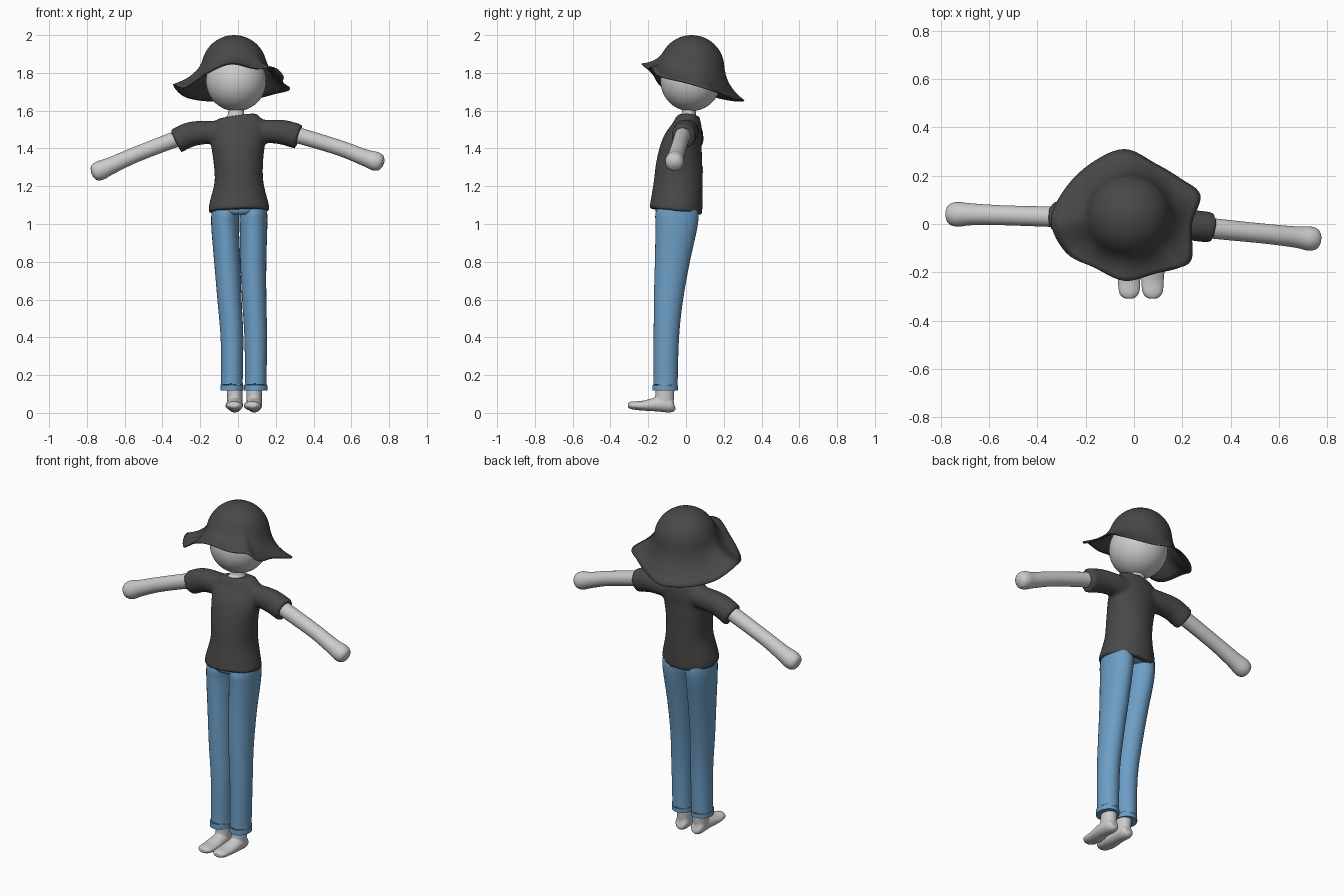
import bpy, bmesh, math
from mathutils import Vector

cube = bpy.data.objects.get("Cube")
if cube:
    bpy.data.objects.remove(cube)


def material(name, rgb):
    m = bpy.data.materials.new(name)
    m.use_nodes = True
    m.diffuse_color = (*rgb, 1)
    bsdf = next(n for n in m.node_tree.nodes if n.type == 'BSDF_PRINCIPLED')
    bsdf.inputs["Base Color"].default_value = (*rgb, 1)
    return m


SKIN = material("light grey skin", (0.6, 0.6, 0.6))
DARK = material("charcoal cloth", (0.065, 0.065, 0.065))
DENIM = material("blue denim", (0.15, 0.34, 0.56))


def spline(rows, steps, cyclic=False):
    """Catmull-Rom interpolation of rows of numbers."""
    n, out = len(rows), []
    for i in range(n if cyclic else n - 1):
        ids = [(i + k) % n if cyclic else min(max(i + k, 0), n - 1) for k in (-1, 0, 1, 2)]
        p = [rows[k] for k in ids]
        for s in range(steps):
            t = s / steps
            out.append([0.5 * (2 * b + (c - a) * t + (2 * a - 5 * b + 4 * c - d) * t * t
                               + (3 * b - a - 3 * c + d) * t ** 3) for a, b, c, d in zip(*p)])
    if not cyclic:
        out.append(list(rows[-1]))
    return out


def add_loft(bm, rows, ref=(0, 1, 0), sides=32, steps=5):
    """Tube through rows of x, y, z, width radius, depth radius."""
    rows = spline(rows, steps)
    pts = [Vector(r[:3]) for r in rows]
    rings = []
    for i, r in enumerate(rows):
        t = (pts[min(i + 1, len(pts) - 1)] - pts[max(i - 1, 0)]).normalized()
        u = Vector(ref).cross(t).normalized()
        v = t.cross(u)
        rings.append([bm.verts.new(pts[i] + u * r[3] * math.cos(a) + v * r[4] * math.sin(a))
                      for a in (math.tau * k / sides for k in range(sides))])
    for a, b in zip(rings, rings[1:]):
        for k in range(sides):
            j = (k + 1) % sides
            bm.faces.new((a[k], a[j], b[j], b[k]))
    bm.faces.new(rings[0][::-1])
    bm.faces.new(rings[-1])


def finish(name, bm, mat, blend=0, passes=6):
    bmesh.ops.recalc_face_normals(bm, faces=bm.faces)
    me = bpy.data.meshes.new(name)
    bm.to_mesh(me)
    bm.free()
    me.materials.append(mat)
    ob = bpy.data.objects.new(name, me)
    bpy.context.scene.collection.objects.link(ob)
    bpy.ops.object.select_all(action='DESELECT')
    bpy.context.view_layer.objects.active = ob
    ob.select_set(True)
    bpy.ops.object.shade_smooth_by_angle(angle=math.radians(50))
    if blend:  # fuse overlapping tubes into one soft skin
        rm = ob.modifiers.new("fuse", 'REMESH')
        rm.mode, rm.voxel_size, rm.use_smooth_shade = 'VOXEL', blend, True
        sm = ob.modifiers.new("soften", 'SMOOTH')
        sm.factor, sm.iterations = 0.5, passes
    return ob


def loft(name, mat, rows, **kw):
    bm = bmesh.new()
    add_loft(bm, rows, **kw)
    return finish(name, bm, mat)


# Head and neck
bm = bmesh.new()
bmesh.ops.create_uvsphere(bm, u_segments=48, v_segments=32, radius=0.16)
bmesh.ops.translate(bm, verts=bm.verts, vec=(-0.01, 0.025, 1.757))
finish("head", bm, SKIN)
loft("neck", SKIN, [(-.01, .01, 1.5, .07, .06), (-.01, .01, 1.555, .06, .05),
                    (-.01, .015, 1.585, .043, .037), (-.01, .02, 1.66, .04, .036)])

# Floppy hat: round crown flowing into a wavy brim edge
CROWN, R = Vector((-0.02, 0.03, 1.827)), 0.173
BRIM = [(.24, 0, 1.75), (.275, .12, 1.715), (.19, .19, 1.69), (.09, .25, 1.665),
        (-.04, .31, 1.655), (-.18, .25, 1.655), (-.29, .14, 1.68), (-.344, .01, 1.74),
        (-.28, -.12, 1.725), (-.165, -.18, 1.8), (-.04, -.235, 1.85), (.09, -.205, 1.825),
        (.19, -.18, 1.83), (.24, -.14, 1.785)]
bm = bmesh.new()
top = bm.verts.new(CROWN + Vector((0, 0, R)))
columns = []
for e in spline(BRIM, 6, cyclic=True):
    edge = Vector(e)
    flat = Vector((edge.x - CROWN.x, edge.y - CROWN.y, 0))
    out, up = flat.normalized(), Vector((0, 0, 1))
    low = math.radians(4 + 26 * (edge.z - 1.655) / 0.195)
    col = []
    for k in range(1, 11):
        a = math.pi / 2 + (low - math.pi / 2) * k / 10
        col.append(CROWN + R * (out * math.cos(a) + up * math.sin(a)))
    start = col[-1]
    bend = start + (up * -math.cos(low) + out * math.sin(low)) * (0.04 + 0.4 * max(0, start.z - edge.z))
    for k in range(1, 9):
        t = k / 8
        col.append(start * (1 - t) ** 2 + bend * 2 * t * (1 - t) + edge * t * t)
    columns.append([bm.verts.new(p) for p in col])
for a, b in zip(columns, columns[1:] + columns[:1]):
    bm.faces.new((top, a[0], b[0]))
    for k in range(len(a) - 1):
        bm.faces.new((a[k], a[k + 1], b[k + 1], b[k]))
hat = finish("hat", bm, DARK)
solid = hat.modifiers.new("thickness", 'SOLIDIFY')
solid.thickness, solid.offset = 0.006, -1

# Shirt: body and two short sleeves fused together
bm = bmesh.new()
add_loft(bm, [(.006, -.055, 1.065, .163, .142), (.005, -.05, 1.11, .157, .138),
              (.005, -.041, 1.22, .13, .13), (.002, -.036, 1.32, .131, .122),
              (0, -.022, 1.42, .143, .108), (0, .002, 1.5, .15, .085),
              (-.005, .01, 1.55, .125, .068), (-.008, .012, 1.572, .1, .06)])
add_loft(bm, [(-.05, .015, 1.485, .06, .06), (-.16, .02, 1.485, .062, .064),
              (-.25, .027, 1.475, .066, .064), (-.33, .03, 1.438, .067, .064)])
add_loft(bm, [(.05, .01, 1.485, .06, .06), (.16, .005, 1.49, .062, .064),
              (.24, -.005, 1.485, .066, .064), (.322, -.015, 1.462, .067, .064)])
finish("shirt", bm, DARK, blend=0.01, passes=8)

# Arms ending in rounded hands
loft("right_arm", SKIN, [(-.25, .028, 1.47, .042, .042), (-.34, .03, 1.445, .042, .042),
                         (-.54, .036, 1.368, .041, .041), (-.67, .04, 1.31, .045, .045),
                         (-.73, .04, 1.283, .051, .051), (-.762, .04, 1.269, .04, .04),
                         (-.774, .04, 1.264, .012, .012)])
loft("left_arm", SKIN, [(.25, -.008, 1.485, .042, .042), (.34, -.02, 1.463, .042, .042),
                        (.54, -.04, 1.402, .041, .041), (.67, -.054, 1.352, .044, .044),
                        (.725, -.06, 1.333, .05, .05), (.757, -.062, 1.321, .04, .04),
                        (.77, -.063, 1.316, .012, .012)])

# Trousers: seat and two tapering legs with turned hems
loft("trouser_seat", DENIM, [(.007, -.048, 1.05, .1, .1), (.007, -.048, 1.07, .142, .114),
                             (.007, -.048, 1.12, .14, .112)])


def leg(name, hem, knee, thigh, hip):
    rows = [(hem, -.11, .118, .061, .068), (hem, -.11, .145, .061, .067),
            (hem, -.108, .165, .057, .064), (hem, -.104, .4, .06, .067),
            (knee, -.093, .6, .064, .077), (thigh, -.073, .8, .069, .092),
            (hip, -.052, .98, .073, .11), (hip, -.048, 1.05, .073, .114),
            (hip, -.048, 1.1, .068, .1)]
    loft(name, DENIM, rows)


leg("right_trouser_leg", -.032, -.045, -.057, -.068)
leg("left_trouser_leg", .094, .086, .081, .082)

# Bare feet
for name, ankle, toe in (("right_foot", -.017, -.02), ("left_foot", .086, .077)):
    bm = bmesh.new()
    add_loft(bm, [(ankle, -.115, .04, .04, .048), (ankle, -.112, .1, .041, .05),
                  (ankle, -.11, .2, .042, .05)])
    add_loft(bm, [(ankle, -.062, .045, .02, .025), (ankle, -.08, .042, .038, .04),
                  (ankle, -.15, .045, .043, .038), (toe, -.23, .038, .047, .026),
                  (toe, -.285, .04, .042, .021), (toe, -.308, .041, .022, .013)],
             ref=(0, 0, 1))
    finish(name, bm, SKIN, blend=0.006, passes=5)
